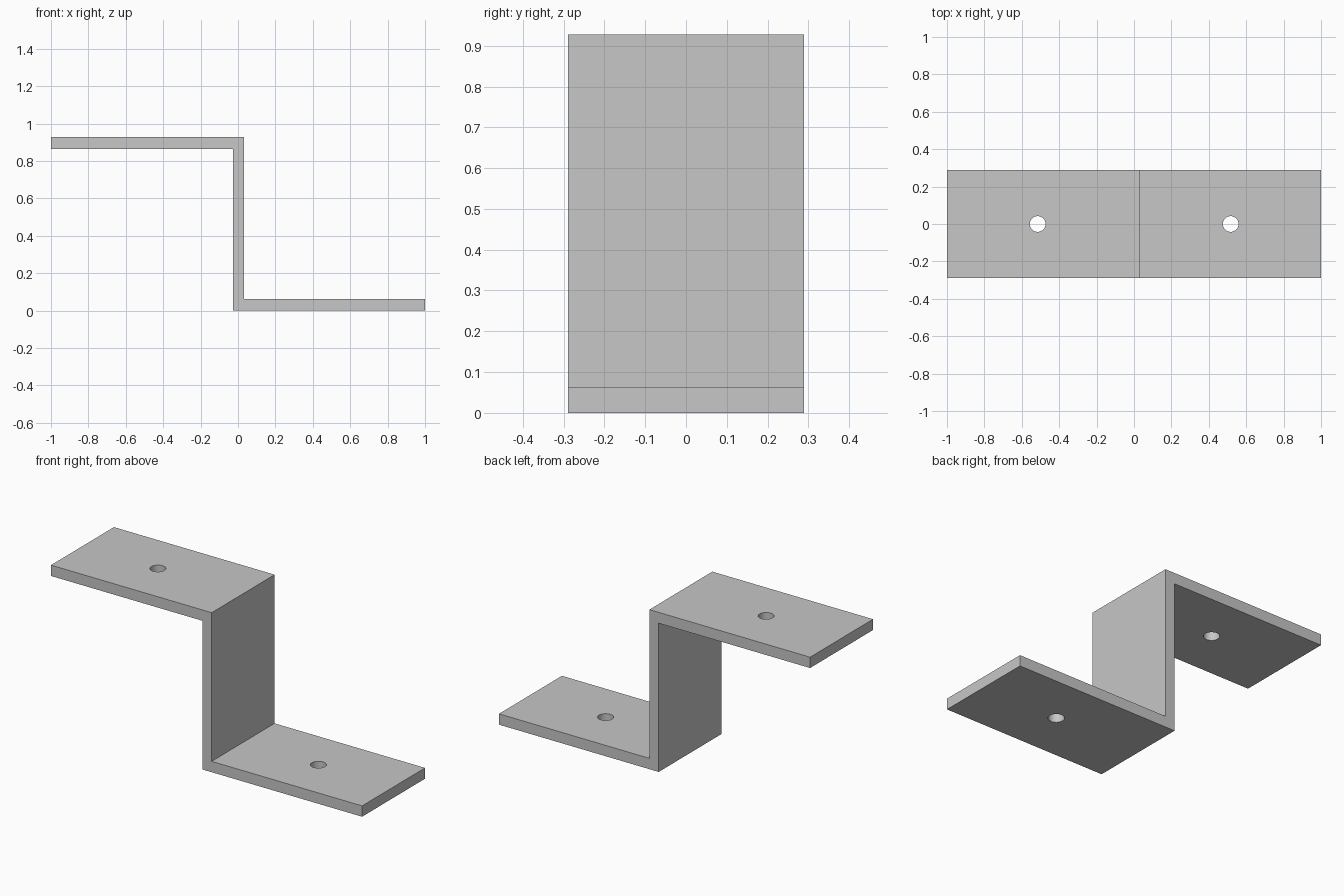
import bpy
import bmesh
import math

cube = bpy.data.objects.get("Cube")
if cube:
    bpy.data.objects.remove(cube, do_unlink=True)

HEIGHT, HALF_WIDTH, THICK = 0.927, 0.289, 0.063
WEB_LEFT, WEB_RIGHT = -0.027, 0.033
HOLE_RADIUS = 0.042

grey = bpy.data.materials.new("plain grey")
grey.use_nodes = True
colour = (0.57, 0.57, 0.57, 1)
grey.diffuse_color = colour
grey.node_tree.nodes["Principled BSDF"].inputs["Base Color"].default_value = colour


def add_object(name, bm):
    bmesh.ops.recalc_face_normals(bm, faces=bm.faces)
    mesh = bpy.data.meshes.new(name)
    bm.to_mesh(mesh)
    bm.free()
    mesh.materials.append(grey)
    obj = bpy.data.objects.new(name, mesh)
    bpy.context.collection.objects.link(obj)
    return obj


# Stepped bracket: Z-shaped profile extruded across its width
profile = [(-1, HEIGHT), (-1, HEIGHT - THICK), (WEB_LEFT, HEIGHT - THICK),
           (WEB_LEFT, 0), (1, 0), (1, THICK),
           (WEB_RIGHT, THICK), (WEB_RIGHT, HEIGHT)]
bm = bmesh.new()
face = bm.faces.new([bm.verts.new((x, -HALF_WIDTH, z)) for x, z in profile])
extruded = bmesh.ops.extrude_face_region(bm, geom=[face])
moved = [v for v in extruded["geom"] if isinstance(v, bmesh.types.BMVert)]
bmesh.ops.translate(bm, verts=moved, vec=(0, 2 * HALF_WIDTH, 0))
bracket = add_object("bracket", bm)

# Bolt hole through the middle of each flange
for name, x, z in (("upper_hole_cutter", -0.515, HEIGHT - THICK / 2),
                   ("lower_hole_cutter", 0.517, THICK / 2)):
    bm = bmesh.new()
    bmesh.ops.create_cone(bm, cap_ends=True, segments=48, radius1=HOLE_RADIUS,
                          radius2=HOLE_RADIUS, depth=THICK * 3)
    bmesh.ops.translate(bm, verts=bm.verts, vec=(x, 0, z))
    cutter = add_object(name, bm)
    cut = bracket.modifiers.new(name, "BOOLEAN")
    cut.operation = "DIFFERENCE"
    cut.solver = "EXACT"
    cut.object = cutter
    bpy.context.view_layer.objects.active = bracket
    with bpy.context.temp_override(object=bracket, active_object=bracket):
        bpy.ops.object.modifier_apply(modifier=cut.name)
    bpy.data.objects.remove(cutter, do_unlink=True)

# Smooth hole walls, crisp edges
bpy.ops.object.select_all(action="DESELECT")
bracket.select_set(True)
bpy.context.view_layer.objects.active = bracket
bpy.ops.object.shade_smooth_by_angle(angle=math.radians(30))
